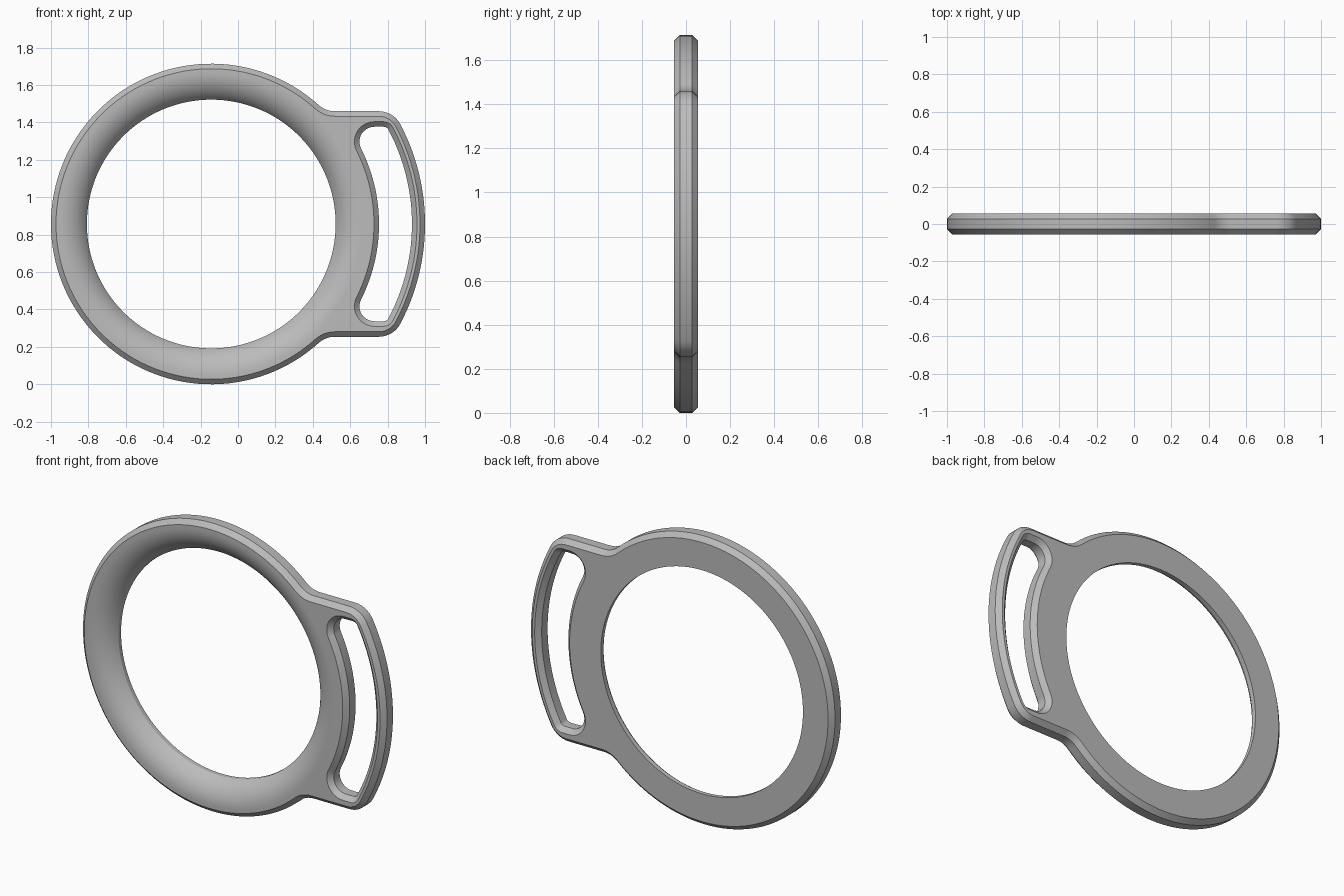
import bpy
import bmesh
from math import sin, cos, pi, sqrt, atan2, asin

cube = bpy.data.objects.get("Cube")
if cube:
    bpy.data.objects.remove(cube, do_unlink=True)

# Main dimensions
RING_R = 0.857            # outer radius of the ring
BAR_R = 1.143             # outer radius of the strap bar, same centre
HOLE_R = 0.665
CENTRE_X, CENTRE_Z = RING_R - 1, RING_R
HALF_T = 0.055            # half thickness
CHAMFER = 0.027
EAR_H = 0.603             # half height of the strap loop
CORNER_R = 0.13
SLOT_IN, SLOT_OUT, SLOT_H = 0.897, 1.073, 0.52


def arc(cx, cz, r, a0, a1, n):
    return [(cx + r * cos(a0 + (a1 - a0) * i / n),
             cz + r * sin(a0 + (a1 - a0) * i / n)) for i in range(n + 1)]


def mirrored(half):
    """Close an upper half outline with its reflection below the axis."""
    return half + [(x, -z) for x, z in reversed(half[1:-1])]


def tangent_centre(dist, z):
    x = sqrt(dist * dist - z * z)
    return x, z, atan2(z, x)


def outline(inset):
    """Ring and strap loop silhouette."""
    x1, z1, a1 = tangent_centre(BAR_R - CORNER_R, EAR_H - CORNER_R)
    x2, z2, a2 = tangent_centre(RING_R + CORNER_R, EAR_H + CORNER_R)
    half = arc(0, 0, BAR_R - inset, 0, a1, 14)
    half += arc(x1, z1, CORNER_R - inset, a1, pi / 2, 8)[1:]
    half += arc(x2, z2, CORNER_R + inset, -pi / 2, a2 - pi, 8)
    half += arc(0, 0, RING_R - inset, a2, pi, 48)[1:]
    return mirrored(half)


def slot(grow):
    """Curved strap slot with a round inner and a tight outer corner."""
    r_out, r_in = 0.03, 0.08
    x1, z1, a1 = tangent_centre(SLOT_OUT - r_out, SLOT_H - r_out)
    x2, z2, a2 = tangent_centre(SLOT_IN + r_in, SLOT_H - r_in)
    half = arc(0, 0, SLOT_OUT + grow, 0, a1, 14)
    half += arc(x1, z1, r_out + grow, a1, pi / 2, 6)[1:]
    half += arc(x2, z2, r_in + grow, pi / 2, a2 + pi, 12)
    half += arc(0, 0, SLOT_IN - grow, a2, 0, 14)[1:]
    return mirrored(half)


def circle(r):
    return arc(0, 0, r, 0, 2 * pi, 128)[:-1]


bm = bmesh.new()


def loft(sections):
    """Skin a list of (y, outline points); return first and last loop edges."""
    rings = [[bm.verts.new((x + CENTRE_X, y, z + CENTRE_Z)) for x, z in pts]
             for y, pts in sections]
    n = len(rings[0])
    for a, b in zip(rings, rings[1:]):
        for i in range(n):
            j = (i + 1) % n
            bm.faces.new((a[i], a[j], b[j], b[i]))
    return [[bm.edges.get((r[i], r[(i + 1) % n])) for i in range(n)]
            for r in (rings[0], rings[-1])]


# Chamfered walls of the silhouette and the slot
wall = [(-HALF_T, CHAMFER), (CHAMFER - HALF_T, 0),
        (HALF_T - CHAMFER, 0), (HALF_T, CHAMFER)]
walls = [loft([(y, shape(d)) for y, d in wall]) for shape in (outline, slot)]

# Hole: rounded flare on the front, short straight wall at the back
flare_w, flare_d = 0.145, 0.085
rho = (flare_w ** 2 + flare_d ** 2) / (2 * flare_d)
sweep = asin(flare_w / rho)
hole = [(-HALF_T + rho * (1 - cos(sweep * i / 12)),
         circle(HOLE_R + flare_w - rho * sin(sweep * i / 12))) for i in range(13)]
hole.append((HALF_T, circle(HOLE_R)))
walls.append(loft(hole))

# Flat front and back faces
for side, ny in ((0, -1), (1, 1)):
    edges = [e for w in walls for e in w[side]]
    bmesh.ops.triangle_fill(bm, use_beauty=True, use_dissolve=False,
                            edges=edges, normal=(0, ny, 0))
bmesh.ops.recalc_face_normals(bm, faces=bm.faces)

mesh = bpy.data.meshes.new("ring_with_strap_loop")
bm.to_mesh(mesh)
bm.free()
body = bpy.data.objects.new("ring_with_strap_loop", mesh)
bpy.context.collection.objects.link(body)

# Grey material
grey = bpy.data.materials.new("plain_grey")
grey.use_nodes = True
colour = (0.5, 0.5, 0.5, 1)
grey.diffuse_color = colour
grey.node_tree.nodes["Principled BSDF"].inputs["Base Color"].default_value = colour
mesh.materials.append(grey)

# Smooth curves, crisp chamfers
bpy.ops.object.select_all(action="DESELECT")
body.select_set(True)
bpy.context.view_layer.objects.active = body
bpy.ops.object.shade_smooth_by_angle(angle=pi / 9)
weighted = body.modifiers.new("even_normals", "WEIGHTED_NORMAL")
weighted.keep_sharp = True
